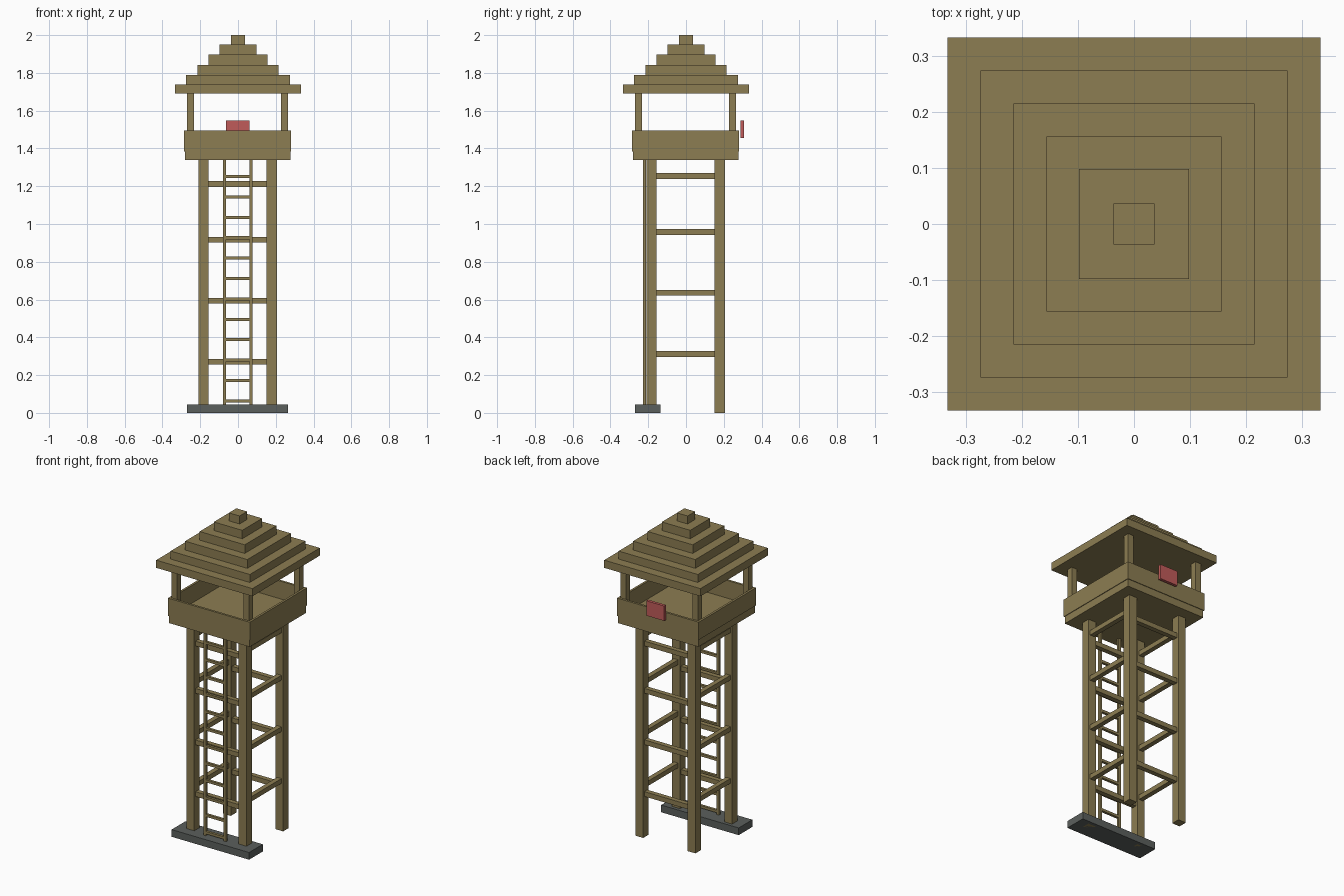
import bpy

if "Cube" in bpy.data.objects:
    bpy.data.objects.remove(bpy.data.objects["Cube"])


def material(name, rgb):
    m = bpy.data.materials.new(name)
    m.use_nodes = True
    m.diffuse_color = (*rgb, 1)
    m.node_tree.nodes["Principled BSDF"].inputs["Base Color"].default_value = (*rgb, 1)
    return m


wood = material("weathered wood", (0.262, 0.205, 0.084))
stone = material("dark stone", (0.105, 0.116, 0.109))
red = material("red paint", (0.53, 0.105, 0.1))


def box(name, x, y, z, mat=wood):
    """Box from (min, max) ranges on each axis."""
    ranges = (x, y, z)
    bpy.ops.mesh.primitive_cube_add(size=1, location=[(a + b) / 2 for a, b in ranges])
    ob = bpy.context.object
    ob.name = ob.data.name = name
    ob.scale = [b - a for a, b in ranges]
    bpy.ops.object.transform_apply(location=False, rotation=False, scale=True)
    ob.data.materials.append(mat)
    return ob


SIDES_X = {"right": (-0.21, -0.156), "left": (0.152, 0.206)}
SIDES_Y = {"front": (-0.21, -0.156), "back": (0.152, 0.206)}
POST = {-1: (-0.271, -0.232), 1: (0.228, 0.266)}
SPAN = (-0.156, 0.152)
T = 0.015  # half thickness of a brace


def middle(r):
    return (r[0] + r[1]) / 2


# Stone step under the front legs
box("stone_step", (-0.27, 0.266), (-0.27, -0.135), (0, 0.045), stone)

# Four legs
for sx, xr in SIDES_X.items():
    for sy, yr in SIDES_Y.items():
        box(f"{sy}_{sx}_leg", xr, yr, (0, 1.338))

# Cross braces, the side ones set a little higher
for z in (0.27, 0.594, 0.916, 1.212):
    for sy, yr in SIDES_Y.items():
        c = middle(yr)
        box(f"{sy}_brace", SPAN, (c - T, c + T), (z - T, z + T))
    for sx, xr in SIDES_X.items():
        c = middle(xr)
        box(f"{sx}_brace", (c - T, c + T), SPAN, (z + 0.042 - T, z + 0.042 + T))

# Ladder on the front
LADDER_Y = (-0.227, -0.211)
box("right_ladder_rail", (-0.08, -0.064), LADDER_Y, (0.045, 1.338))
box("left_ladder_rail", (0.06, 0.076), LADDER_Y, (0.045, 1.338))
for i in range(12):
    z = 0.064 + i * 0.1079
    box("ladder_rung", (-0.064, 0.06), LADDER_Y, (z - 0.008, z + 0.008))

# Lookout floor and its parapet
box("lookout_floor", (-0.28, 0.277), (-0.28, 0.277), (1.338, 1.384))
LOW, HIGH, WALL = -0.285, 0.281, 0.014
PARAPET_Z = (1.384, 1.495)
for side, edge in (("front", (LOW, LOW + WALL)), ("back", (HIGH - WALL, HIGH))):
    box(f"{side}_parapet", (LOW, HIGH), edge, PARAPET_Z)
for side, edge in (("right", (LOW, LOW + WALL)), ("left", (HIGH - WALL, HIGH))):
    box(f"{side}_parapet", edge, (LOW + WALL, HIGH - WALL), PARAPET_Z)

# Roof posts
for xr in POST.values():
    for yr in POST.values():
        box("roof_post", xr, yr, (1.384, 1.69))

# Stepped roof
levels = (1.69, 1.738, 1.788, 1.843, 1.897, 1.95, 2.0)
for i, half in enumerate((0.333, 0.274, 0.215, 0.156, 0.098, 0.037)):
    box("roof_tier", (-half, half), (-half, half), (levels[i], levels[i + 1]))

# Red board on the back
box("red_board", (-0.064, 0.06), (0.289, 0.307), (1.454, 1.547), red)
